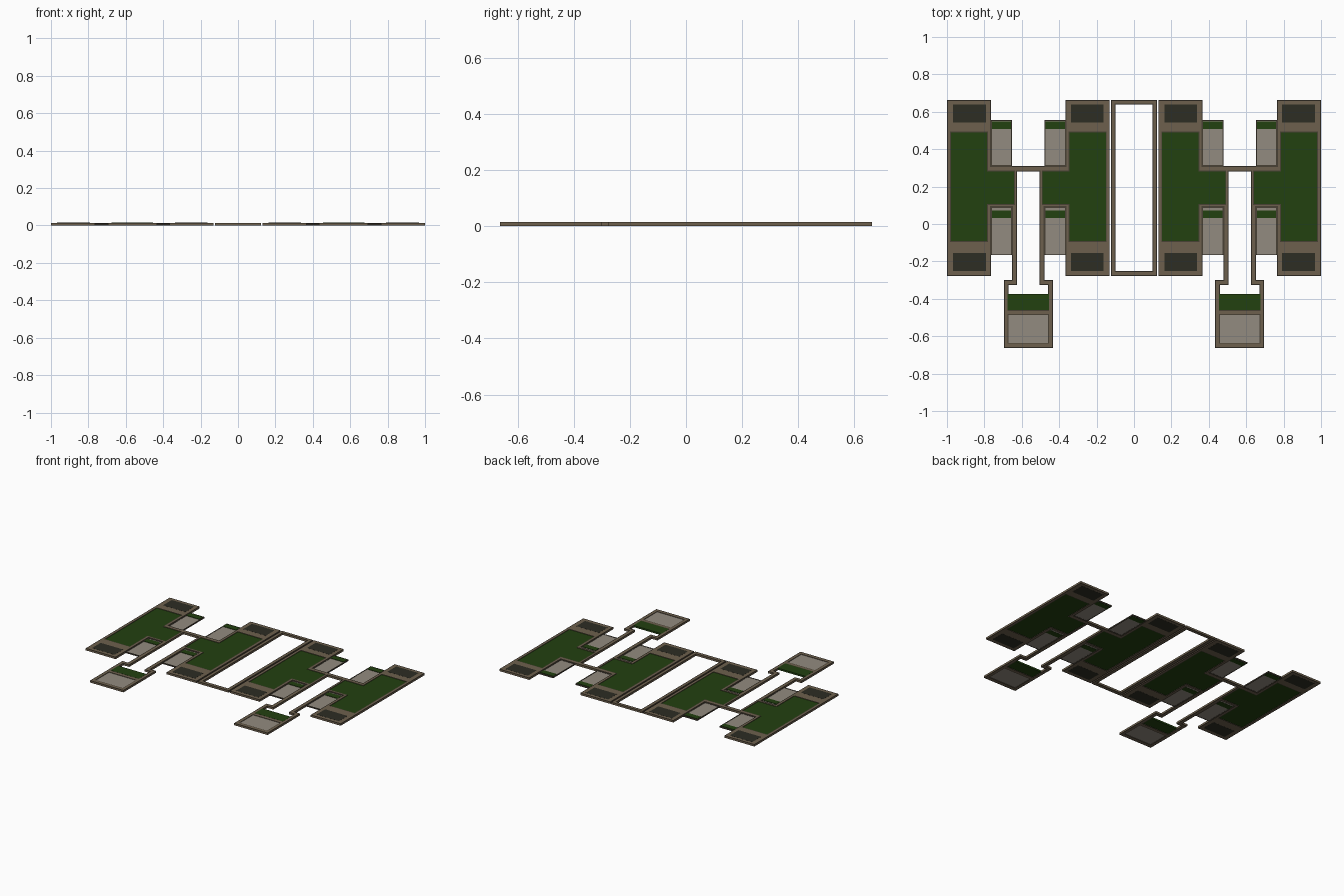
import bpy, bmesh

if "Cube" in bpy.data.objects:
    bpy.data.objects.remove(bpy.data.objects["Cube"])

H = 0.015          # height of the walls
AXIS = 0.565       # x of each courtyard's own symmetry axis


def material(name, rgb):
    m = bpy.data.materials.new(name)
    m.diffuse_color = (*rgb, 1)
    m.use_nodes = True
    m.node_tree.nodes["Principled BSDF"].inputs["Base Color"].default_value = m.diffuse_color
    return m


BROWN = material("brown wall", (0.155, 0.118, 0.075))
EDGE = material("dark brown edging", (0.065, 0.052, 0.036))
GREEN = material("grass green", (0.016, 0.052, 0.005))
DARK = material("dark panel", (0.026, 0.026, 0.017))
GREY = material("warm grey paving", (0.29, 0.26, 0.215))


def spread(rects):
    """Repeat rectangles (u0, u1, y0, y1) on both sides of both courtyard axes."""
    out = []
    for u0, u1, y0, y1 in rects:
        for s in (-1, 1):
            for t in (-1, 1):
                xs = sorted(round(s * (AXIS + t * u), 4) for u in (u0, u1))
                out.append((*xs, y0, y1))
    return out


def plan(name, adds, cuts, z0, z1, mat, border=0.0):
    """Extrude a floor plan (added minus cut rectangles), with an optional dark border."""
    xs = sorted({v for r in adds + cuts for v in r[:2]})
    ys = sorted({v for r in adds + cuts for v in r[2:]})
    inside = lambda x, y, rs: any(a < x < b and c < y < d for a, b, c, d in rs)
    cells = set()
    for i in range(len(xs) - 1):
        for j in range(len(ys) - 1):
            x, y = (xs[i] + xs[i + 1]) / 2, (ys[j] + ys[j + 1]) / 2
            if inside(x, y, adds) and not inside(x, y, cuts):
                cells.add((i, j))
    bm = bmesh.new()
    verts = {}

    def v(i, j, k):
        if (i, j, k) not in verts:
            verts[i, j, k] = bm.verts.new((xs[i], ys[j], (z0, z1)[k]))
        return verts[i, j, k]

    caps = []
    for i, j in sorted(cells):
        c = [(i, j), (i + 1, j), (i + 1, j + 1), (i, j + 1)]
        caps.append(bm.faces.new([v(*p, 1) for p in c]))
        caps.append(bm.faces.new([v(*p, 0) for p in reversed(c)]))
        for k, (di, dj) in enumerate([(0, -1), (1, 0), (0, 1), (-1, 0)]):
            if (i + di, j + dj) not in cells:
                a, b = c[k], c[(k + 1) % 4]
                bm.faces.new([v(*a, 0), v(*b, 0), v(*b, 1), v(*a, 1)])
    if border:
        bm.normal_update()
        ring = bmesh.ops.inset_region(bm, faces=caps, thickness=border,
                                      use_boundary=True, use_even_offset=True)
        for f in ring["faces"]:
            f.material_index = 1
    me = bpy.data.meshes.new(name)
    bm.to_mesh(me)
    bm.free()
    me.materials.append(mat)
    if border:
        me.materials.append(EDGE)
    ob = bpy.data.objects.new(name, me)
    bpy.context.collection.objects.link(ob)
    return ob


# Walls: long blocks, wings, bridge, corridors and end pavilions
walls = [(.2, .435, -.278, .663), (.061, .2, .09, .31), (.061, .087, -.325, .09),
         (0, .061, .282, .31), (0, .131, -.663, -.3)]
openings = [(.22, .414, -.092, .49), (.077, .22, .107, .282),
            (0, .106, -.46, -.325), (0, .061, -.325, -.3), (0, .106, -.635, -.487)]
plan("courtyard_walls", spread(walls), spread(openings), 0.0005, H - 0.0005, BROWN, 0.005)

# Central open frame between the two courtyards
plan("central_frame", [(-.122, .122, -.278, .663)], [(-.098, .098, -.252, .64)],
     0.0005, H - 0.0005, BROWN, 0.005)

# Lawns filling the blocks, wings and part of each pavilion
plan("lawns", spread([(.22, .414, -.092, .49), (.077, .22, .107, .282)]), [],
     0.003, 0.012, GREEN)
plan("pavilion_lawns", spread([(0, .11, -.46, -.375)]), [], 0.003, H, GREEN)

# Paved pavilion floors
plan("pavilion_paving", spread([(0, .106, -.635, -.487)]), [], 0.003, 0.012, GREY)

# Dark panels at the ends of each block, visible from both sides
plan("end_panels", spread([(.227, .403, .542, .64), (.227, .403, -.252, -.155)]), [],
     0, H, DARK)

# Balconies: paving, thin kerb and a planted strip
decks = [(.087, .2, .31, .557), (.087, .2, -.167, .09)]
floors = [(a + .005, b - .005, c + .005, d - .005) for a, b, c, d in decks]
plan("balcony_kerbs", spread(decks), spread(floors), 0.002, 0.011, EDGE)
plan("balcony_paving", spread(floors), [], 0.003, 0.009, GREY)
plan("balcony_planting", spread([(.093, .195, .508, .549), (.093, .195, .031, .073)]), [],
     0.002, 0.012, GREEN)
